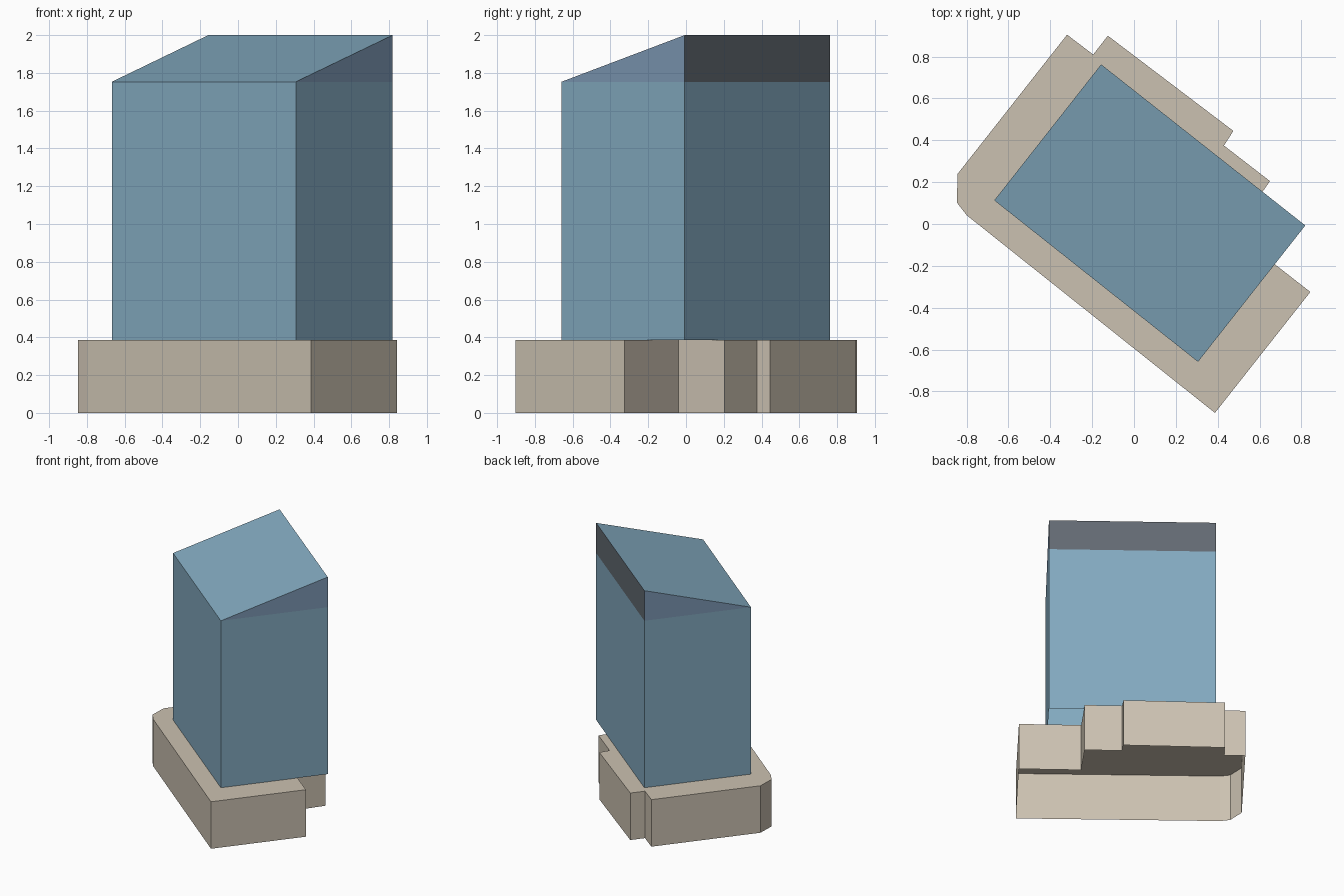
import bpy, bmesh

if "Cube" in bpy.data.objects:
    bpy.data.objects.remove(bpy.data.objects["Cube"])


def material(name, color):
    m = bpy.data.materials.new(name)
    m.diffuse_color = color
    m.use_nodes = True
    m.node_tree.nodes["Principled BSDF"].inputs["Base Color"].default_value = m.diffuse_color
    return m


def add_object(name, bm, mats):
    mesh = bpy.data.meshes.new(name)
    bm.to_mesh(mesh)
    bm.free()
    for m in mats:
        mesh.materials.append(m)
    bpy.context.collection.objects.link(bpy.data.objects.new(name, mesh))


def shell(name, outline, bottom, top, mat):
    """Walls and top over a counter-clockwise outline, open underneath."""
    bm = bmesh.new()
    low = [bm.verts.new((x, y, bottom)) for x, y in outline]
    high = [bm.verts.new((x, y, top)) for x, y in outline]
    n = len(outline)
    bm.faces.new(high)
    for i in range(n):
        j = (i + 1) % n
        bm.faces.new((low[i], low[j], high[j], high[i]))
    add_object(name, bm, [mat])


stone = material("stone", (0.60, 0.535, 0.44, 1))
glass = material("glass", (0.226, 0.40, 0.523, 1))
gable = material("gable_glass", (0.20, 0.31, 0.45, 1))
dark = material("dark_panel", (0.125, 0.145, 0.17, 1))

BASE, EAVE, RIDGE = 0.385, 1.753, 2.0

# Podium with stepped back and chamfered left corner
podium_outline = [
    (0.387, -0.903), (0.843, -0.325), (0.478, -0.04), (0.65, 0.205),
    (0.43, 0.375), (0.475, 0.445), (-0.125, 0.90), (-0.195, 0.81),
    (-0.32, 0.905), (-0.843, 0.24), (-0.847, 0.103), (-0.80, 0.042),
]
shell("podium", podium_outline, 0, BASE, stone)

# Tower shaft, overhanging the podium notch
tower_outline = [(0.306, -0.659), (0.819, -0.007), (-0.157, 0.763), (-0.668, 0.113)]
shell("tower", tower_outline, BASE, EAVE, glass)

# Sloping roof wedge, rising to the back, with gable sides and a dark back panel
bm = bmesh.new()
a, b, c, d = [bm.verts.new((x, y, EAVE)) for x, y in tower_outline]
e, f = [bm.verts.new((v.co.x, v.co.y, RIDGE)) for v in (b, c)]
for corners, index in (((a, e, f, d), 0), ((a, b, e), 1), ((d, f, c), 1), ((b, c, f, e), 2)):
    bm.faces.new(corners).material_index = index
add_object("roof_wedge", bm, [glass, gable, dark])
